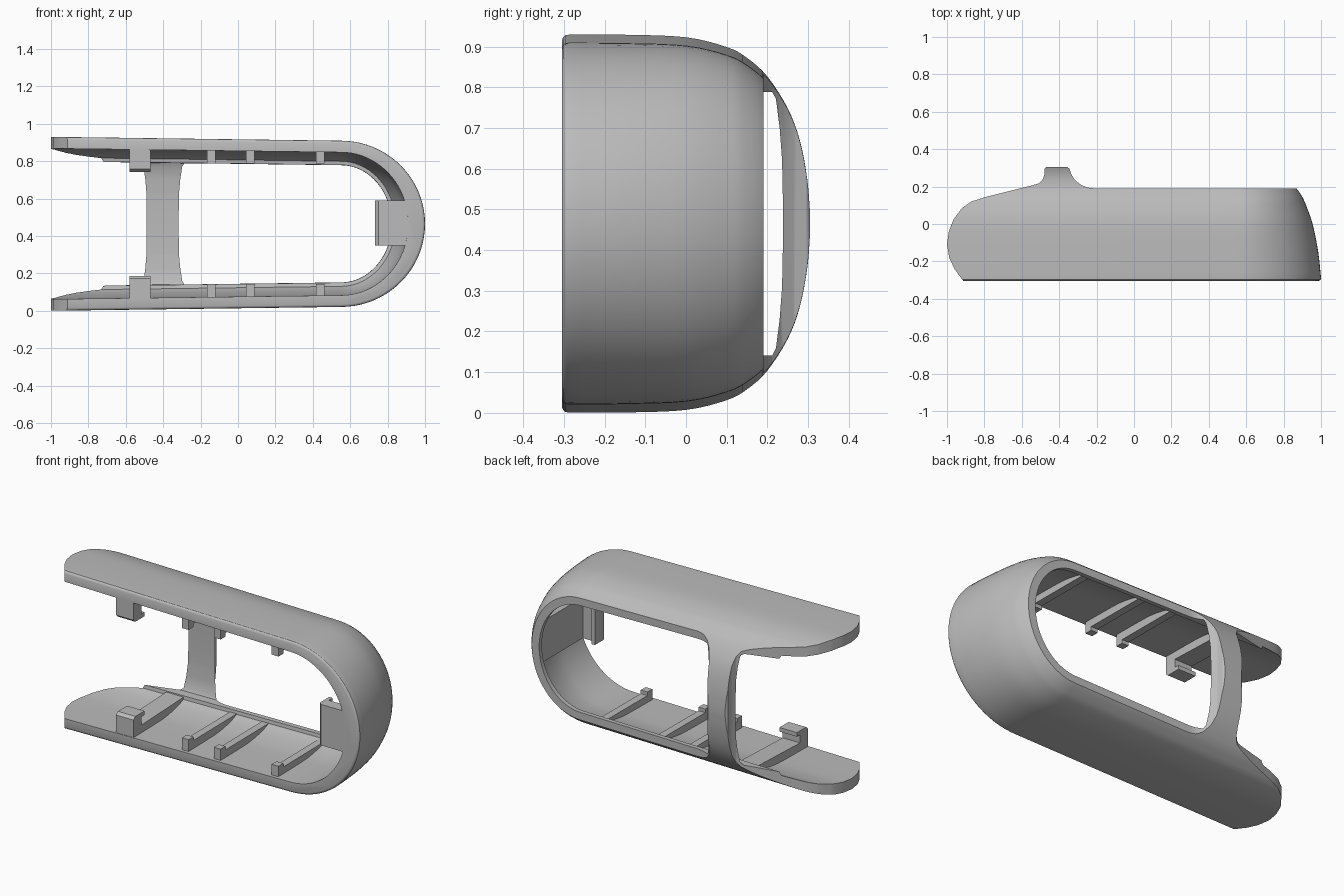
import bpy, bmesh, math
from mathutils import Vector

if "Cube" in bpy.data.objects:
    bpy.data.objects.remove(bpy.data.objects["Cube"])

MID = 0.465          # height of the mirror plane
ARC_X = 0.55         # where the straight arms turn into the rounded end

grey = bpy.data.materials.new("light_grey")
grey.diffuse_color = (0.5, 0.5, 0.5, 1)
grey.use_nodes = True
grey.node_tree.nodes["Principled BSDF"].inputs["Base Color"].default_value = grey.diffuse_color


def make_object(name, bm):
    bmesh.ops.recalc_face_normals(bm, faces=bm.faces)
    me = bpy.data.meshes.new(name)
    bm.to_mesh(me)
    bm.free()
    me.materials.append(grey)
    ob = bpy.data.objects.new(name, me)
    bpy.context.collection.objects.link(ob)
    return ob


def smooth_rows(ctrl, n=4):
    """Catmull-Rom through (y, inset, tip x) control rows."""
    p = [Vector(c) for c in ctrl]
    p = [2 * p[0] - p[1]] + p + [2 * p[-1] - p[-2]]
    out = []
    for i in range(1, len(p) - 2):
        a, b, c, d = p[i - 1:i + 3]
        for k in range(n):
            t = k / n
            out.append(0.5 * (2 * b + (c - a) * t + (2 * a - 5 * b + 4 * c - d) * t * t
                              + (3 * b - a - 3 * c + d) * t ** 3))
    return out + [p[-2]]


def loft(name, rows, left):
    """Solid of U-shaped sections, one per (y, inset, tip x) row."""
    bm = bmesh.new()
    loops = []
    for y, inset, tip in rows:
        h = lambda x: MID - 0.0133 * (x + 1) - inset
        pts = [(left, h(left))]
        for i in range(41):
            a = math.pi / 2 - math.pi * i / 40
            pts.append((ARC_X + (tip - ARC_X) * math.cos(a), h(ARC_X) * math.sin(a)))
        pts.append((left, -h(left)))
        loops.append([bm.verts.new((x, y, MID + z)) for x, z in pts])
    n = len(loops[0])
    for a, b in zip(loops, loops[1:]):
        for i in range(n):
            bm.faces.new((a[i], a[(i + 1) % n], b[(i + 1) % n], b[i]))
    bm.faces.new(loops[0])
    bm.faces.new(loops[-1])
    return make_object(name, bm)


def prism(name, pts, lo, hi, to3d, mirror=False):
    """Extrude a 2D outline from lo to hi; optionally mirror about mid height."""
    bm = bmesh.new()
    for flip in ((False, True) if mirror else (False,)):
        rings = []
        for w in (lo, hi):
            ring = [Vector(to3d(u, v, w)) for u, v in pts]
            if flip:
                for c in ring:
                    c.z = 2 * MID - c.z
            rings.append([bm.verts.new(c) for c in ring])
        a, b = rings
        for i in range(len(a)):
            j = (i + 1) % len(a)
            bm.faces.new((a[i], a[j], b[j], b[i]))
        bm.faces.new(a)
        bm.faces.new(b)
    return make_object(name, bm)


along_x = lambda u, v, w: (w, u, v)
along_z = lambda u, v, w: (u, v, w)

# Outer body with rounded front rim
outer = [(-0.305, 0.014, 0.986), (-0.302, 0.006, 0.994), (-0.296, 0.001, 0.999)] + [
    tuple(r) for r in smooth_rows([
        (-0.288, 0, 1.0), (-0.15, 0.001, 0.985), (0, 0.007, 0.955), (0.1, 0.03, 0.92),
        (0.15, 0.055, 0.897), (0.2, 0.098, 0.86), (0.25, 0.175, 0.80), (0.28, 0.255, 0.75),
        (0.298, 0.35, 0.70), (0.305, 0.435, 0.66)])]
shell = loft("shell", outer, -1.1)

# Hollow: curved inside, then a small lip round the back window, then the bar's inside
inner = [(-0.4, 0.062, 0.915)] + [tuple(r) for r in smooth_rows([
    (-0.306, 0.062, 0.91), (-0.1, 0.065, 0.90), (0, 0.07, 0.885),
    (0.1, 0.088, 0.86), (0.16, 0.11, 0.842)])] + [
    (0.163, 0.13, 0.822), (0.212, 0.132, 0.82), (0.221, 0.15, 0.80),
    (0.23, 0.22, 0.76), (0.236, 0.30, 0.72), (0.238, 0.40, 0.68)]
hollow = loft("hollow_cutter", inner, -1.3)

# Plan outline: rounded arm ends, sloped back edge and the cross bar
plan = [(-0.90, -0.32), (-0.92, -0.295), (-0.96, -0.24), (-0.988, -0.18), (-1.0, -0.11),
        (-0.99, -0.04), (-0.965, 0.025), (-0.92, 0.085), (-0.87, 0.12), (-0.80, 0.143),
        (-0.55, 0.205), (-0.51, 0.217), (-0.49, 0.235), (-0.48, 0.26), (-0.478, 0.295),
        (-0.465, 0.308), (-0.36, 0.308), (-0.345, 0.295), (-0.335, 0.265), (-0.315, 0.235),
        (-0.285, 0.21), (-0.25, 0.195), (-0.21, 0.19), (1.1, 0.19), (1.1, -0.32)]
outline = prism("outline_cutter", plan, -0.2, 1.2, along_z)

for cutter, op in ((hollow, 'DIFFERENCE'), (outline, 'INTERSECT')):
    m = shell.modifiers.new(op.lower(), 'BOOLEAN')
    m.operation, m.solver, m.object = op, 'EXACT', cutter
    bpy.context.view_layer.objects.active = shell
    bpy.ops.object.modifier_apply(modifier=m.name)
    bpy.data.objects.remove(cutter)

shell.select_set(True)
bpy.context.view_layer.objects.active = shell
bpy.ops.object.shade_smooth_by_angle(angle=math.radians(32))

# Thin ribs inside both arms, each with a raised front stop
rib = [(-0.285, 0.04), (0, 0.052), (0.167, 0.112), (0.167, 0.125), (-0.24, 0.122),
       (-0.24, 0.143), (-0.285, 0.143)]
for i, x in enumerate((-0.143, 0.065, 0.44)):
    prism(f"rib_pair_{i + 1}", rib, x - 0.022, x + 0.022, along_x, True)

# Clip hooks near the open ends
hook = [(-0.302, 0.03), (0, 0.045), (0.17, 0.105), (0.17, 0.13), (-0.23, 0.115),
        (-0.23, 0.163), (-0.20, 0.163), (-0.20, 0.187), (-0.285, 0.187), (-0.302, 0.172)]
prism("arm_hook_pair", hook, -0.58, -0.467, along_x, True)

# Clip block inside the rounded end
block = [(0.94, -0.302), (0.75, -0.302), (0.732, -0.285), (0.732, -0.20), (0.755, -0.20),
         (0.755, -0.235), (0.835, -0.235), (0.835, 0.162), (0.865, 0.162), (0.92, -0.02)]
prism("end_hook", block, 0.35, 0.59, along_z)
